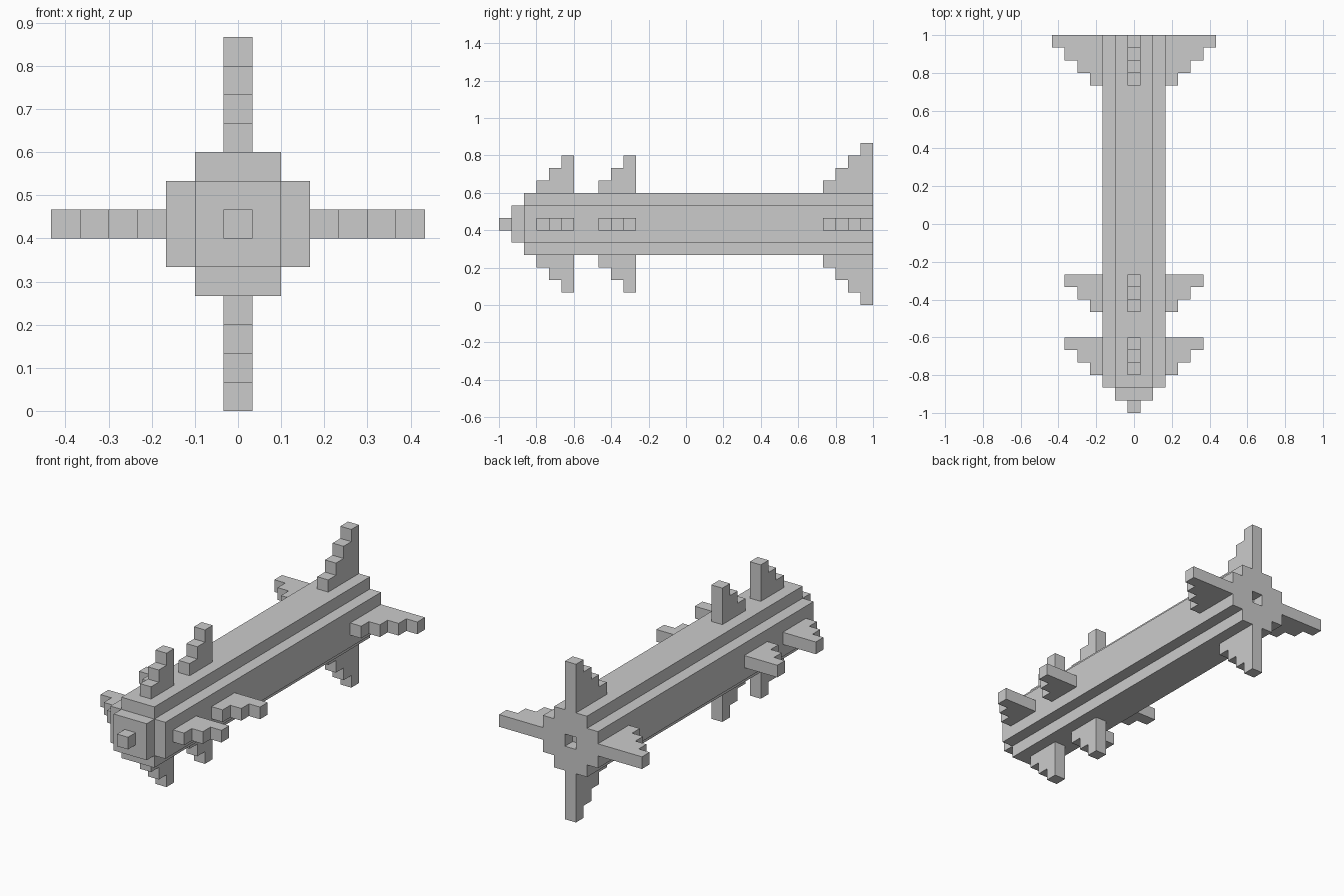
import bpy, bmesh
from math import pi
from mathutils import Matrix, Vector

if "Cube" in bpy.data.objects:
    bpy.data.objects.remove(bpy.data.objects["Cube"])

U = 1 / 15      # one block of the grid
CZ = 6.5        # height of the body axis, in blocks


def add_object(name, bm):
    bmesh.ops.recalc_face_normals(bm, faces=bm.faces[:])
    mesh = bpy.data.meshes.new(name)
    bm.to_mesh(mesh)
    bm.free()
    ob = bpy.data.objects.new(name, mesh)
    bpy.context.collection.objects.link(ob)
    return ob


def prism(name, points, extrude, matrix=Matrix()):
    """Extrude a flat outline (in blocks around the body axis) and place it."""
    bm = bmesh.new()
    face = bm.faces.new([bm.verts.new(p) for p in points])
    ext = bmesh.ops.extrude_face_region(bm, geom=[face])
    verts = [v for v in ext["geom"] if isinstance(v, bmesh.types.BMVert)]
    bmesh.ops.translate(bm, vec=Vector(extrude), verts=verts)
    bm.transform(Matrix.Scale(U, 4) @ Matrix.Translation((0, 0, CZ)) @ matrix)
    return add_object(name, bm)


def square_bar(name, half, y0, y1):
    pts = [(-half, y0, -half), (half, y0, -half), (half, y0, half), (-half, y0, half)]
    return prism(name, pts, (0, y1 - y0, 0))


# Long body with notched corners
quarter = [(2.5, -1.5), (2.5, 1.5), (1.5, 1.5)]
outline = []
for i in range(4):
    for x, z in quarter:
        for _ in range(i):
            x, z = -z, x
        outline.append((x, -13, z))
body = prism("body", outline, (0, 28, 0))

# Square recess in the rear end
cutter = square_bar("nozzle_cutter", 0.5, 14, 16)
cutter.hide_render = True
cutter.hide_set(True)
mod = body.modifiers.new("nozzle", 'BOOLEAN')
mod.operation = 'DIFFERENCE'
mod.solver = 'EXACT'
mod.object = cutter

# Stepped nose
square_bar("nose", 1.5, -14, -13)
square_bar("nose_tip", 0.5, -15, -14)

# Stepped fins, four around the axis for each set: (name, start y, steps)
for name, y0, steps in (("front_fin", -12, 3), ("middle_fin", -7, 3), ("tail_fin", 11, 4)):
    profile = [(-0.5, y0 + steps, 2.5), (-0.5, y0, 2.5)]
    for i in range(steps):
        profile += [(-0.5, y0 + i, 3.5 + i), (-0.5, y0 + i + 1, 3.5 + i)]
    for k in range(4):
        prism(f"{name}_{k + 1}", profile, (1, 0, 0), Matrix.Rotation(k * pi / 2, 4, 'Y'))
